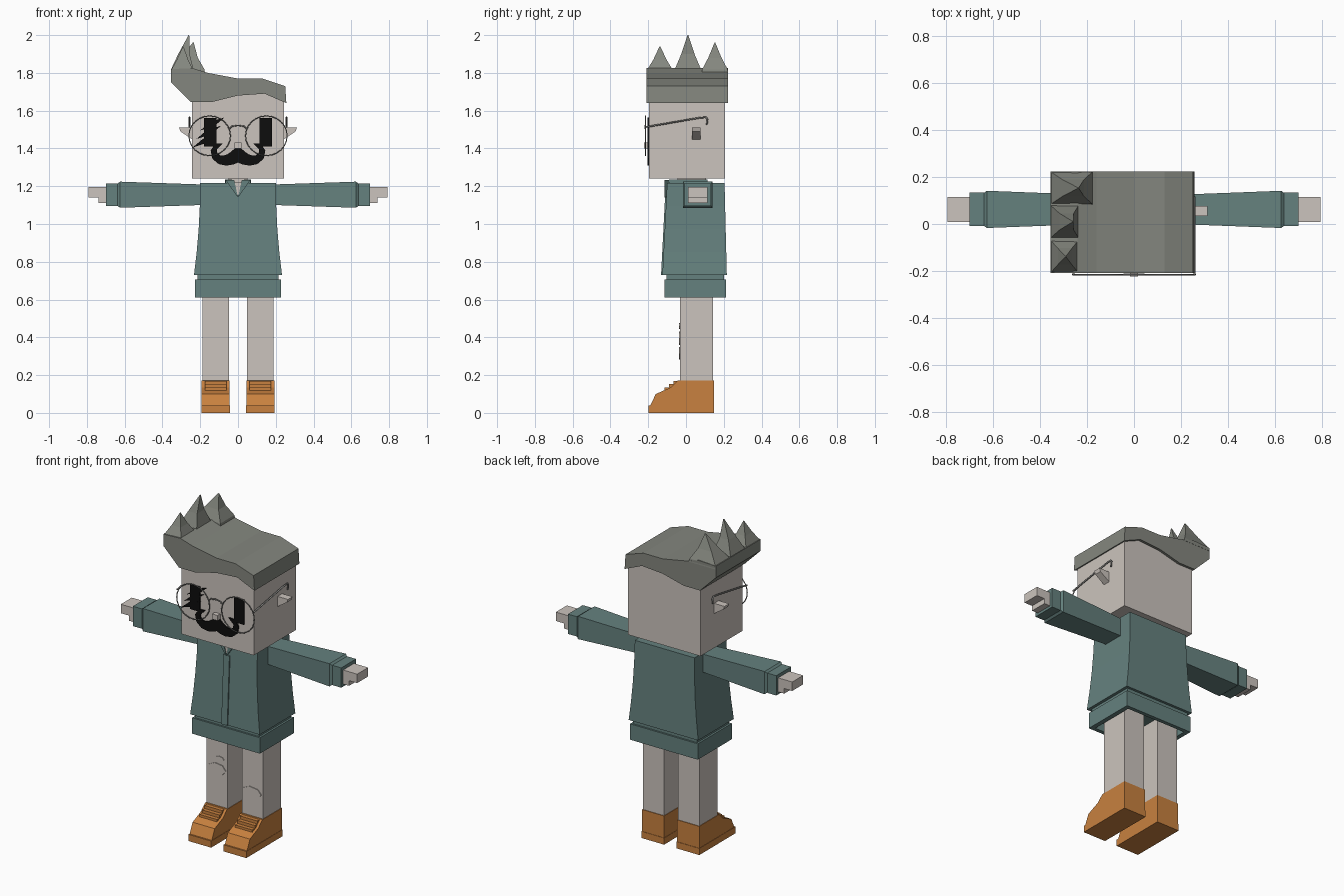
import bpy, bmesh
from math import sin, cos, pi, tau

cube = bpy.data.objects.get("Cube")
if cube:
    bpy.data.objects.remove(cube, do_unlink=True)


def material(name, red, green, blue):
    colour = (red, green, blue, 1)
    mat = bpy.data.materials.new(name)
    mat.use_nodes = True
    mat.diffuse_color = colour
    mat.node_tree.nodes["Principled BSDF"].inputs["Base Color"].default_value = colour
    return mat


skin = material("pale skin", .6, .55, .51)
cloth = material("teal cloth", .13, .22, .21)
grey_hair = material("grey hair", .23, .24, .21)
leather = material("orange leather", .58, .22, .05)
black = material("black", .004, .004, .004)
metal = material("grey metal", .25, .25, .24)


def add_object(name, data, mat):
    data.materials.append(mat)
    obj = bpy.data.objects.new(name, data)
    bpy.context.collection.objects.link(obj)
    return obj


def loft(name, mat, rings):
    """Closed skin through rings of equal point count, capped at both ends."""
    bm = bmesh.new()
    rows = [[bm.verts.new(point) for point in ring] for ring in rings]
    for lower, upper in zip(rows, rows[1:]):
        for i in range(len(lower)):
            bm.faces.new((lower[i - 1], lower[i], upper[i], upper[i - 1]))
    bm.faces.new(rows[0])
    bm.faces.new(rows[-1])
    bmesh.ops.recalc_face_normals(bm, faces=bm.faces)
    mesh = bpy.data.meshes.new(name)
    bm.to_mesh(mesh)
    bm.free()
    add_object(name, mesh, mat)


def ring(centre, half):
    """Rectangle around a centre, lying flat along the axis whose half size is zero."""
    first, second = [axis for axis in range(3) if half[axis]]
    corners = []
    for a, b in ((-1, -1), (1, -1), (1, 1), (-1, 1)):
        corner = list(centre)
        corner[first] += a * half[first]
        corner[second] += b * half[second]
        corners.append(corner)
    return corners


def box(name, mat, centre, size):
    x, y, z = centre
    width, depth, height = size
    half = (width / 2, depth / 2, 0)
    loft(name, mat, [ring((x, y, z - height / 2), half), ring((x, y, z + height / 2), half)])


def prism_y(name, mat, profile, front, back):
    loft(name, mat, [[(x, y, z) for x, z in profile] for y in (front, back)])


def prism_x(name, mat, profile, middle, width):
    ends = (middle - width / 2, middle + width / 2)
    loft(name, mat, [[(x, y, z) for y, z in profile] for x in ends])


def wire(name, points, radius, closed=False):
    curve = bpy.data.curves.new(name, "CURVE")
    curve.dimensions = "3D"
    curve.bevel_depth = radius
    curve.bevel_resolution = 1
    curve.use_fill_caps = True
    spline = curve.splines.new("POLY")
    spline.points.add(len(points) - 1)
    for target, point in zip(spline.points, points):
        target.co = (*point, 1)
    spline.use_cyclic_u = closed
    obj = add_object(name, curve, metal)
    bpy.ops.object.select_all(action="DESELECT")
    obj.select_set(True)
    bpy.context.view_layer.objects.active = obj
    bpy.ops.object.convert(target="MESH")


def ellipse(x, z, width, height, count):
    turns = [tau * k / count for k in range(count)]
    return [(x + width * cos(turn), z + height * sin(turn)) for turn in turns]


def moustache_half(side, step=.03, count=8):
    """Tapering ribbon whose heading turns faster and faster into a curl."""
    x, z = -.02, 1.38
    upper, lower = [], []
    for k in range(count + 1):
        along = k / count
        heading = 4.5 * along * along - .6
        half = .04 * (1 - .7 * along)
        upper.append((side * (x - half * sin(heading)), z + half * cos(heading)))
        lower.append((side * (x + half * sin(heading)), z - half * cos(heading)))
        x += step * cos(heading)
        z += step * sin(heading)
    return upper + lower[::-1]


# Head, neck and nose
face = -.195
plate = face - .009
box("head", skin, (0, .006, 1.48), (.485, .402, .48))
box("neck", skin, (0, .03, 1.22), (.1, .15, .06))
box("nose", skin, (0, face - .01, 1.416), (.036, .034, .032))

# Swept hair slab
prism_y("hair", grey_hair, [
    (-.25, 1.645), (-.14, 1.645), (0, 1.68), (.14, 1.69), (.256, 1.64), (.25, 1.73),
    (.13, 1.77), (0, 1.77), (-.16, 1.8), (-.24, 1.825), (-.355, 1.82), (-.355, 1.75)],
    -.208, .222)

# Hair spikes: each leans from a wide root to its tip
for place, y, reach, tip, top in (("front", -.138, .06, -.29, 1.94),
                                  ("middle", .01, .06, -.26, 2),
                                  ("back", .153, .09, -.237, 1.96)):
    rings = []
    for rise, size in ((0, 1), (.12, .96), (.5, .5), (1, .03)):
        root = reach - .355
        x = root + (tip - root) * rise * rise
        rings.append(ring((x, y, 1.8 + (top - 1.8) * rise), (reach * size, .07 * size, 0)))
    loft(place + "_hair_spike", grey_hair, rings)

# Scar: three parallel slashes over the right eye
for k in range(3):
    x, z = .02 * k - .175, 1.44 + .045 * k
    prism_y(f"scar_slash_{k}", black, [(x - .065, z - .035), (x + .012, z - .01),
                                       (x + .065, z + .035), (x - .012, z + .01)], plate, face)


def torso_section(drop):
    """Height, half width and front of the jacket, flaring from shoulder to hem."""
    return 1.217 - .487 * drop, .2 + .033 * drop ** 2, -.1 - .025 * drop


# Jacket body with its raised front strip
body, strip = [], []
for k in range(5):
    z, half_width, front = torso_section(k / 4)
    back = .204 + .003 * k
    body.append(ring((0, (front + back) / 2, z), (half_width, (back - front) / 2, 0)))
    z, half_width, front = torso_section(.15 + .85 * k / 4)
    strip.append(ring((0, front, z), (.02, .007, 0)))
loft("jacket_body", cloth, body)
loft("front_strip", cloth, strip)

# Recessed seam and hollow hem
box("jacket_seam", cloth, (0, .048, .71), (.43, .305, .05))
inner, outer = (.2, .14, 0), (.227, .163, 0)
loft("jacket_hem", cloth, [ring((0, .048, z), half) for z, half in (
    (.66, inner), (.61, inner), (.61, outer), (.706, outer))])

# Collar and open neckline
prism_y("neck_opening", skin, [(-.03, 1.22), (.03, 1.22), (0, 1.15)], -.109, face / 2)
box("collar_back", cloth, (0, .1, 1.217), (.136, .03, .036))

# Paired parts
for side, s in (("left", 1), ("right", -1)):
    # Face
    box(side + "_eye", black, (s * .148, face - .004, 1.486), (.066, .008, .15))
    prism_y(side + "_moustache", black, moustache_half(s), plate, face)
    prism_y(side + "_ear", skin, [(s * .23, 1.51), (s * .312, 1.51),
                                  (s * .305, 1.49), (s * .23, 1.44)], .033, .077)

    # Glasses
    lens_y = face - .02
    rim = ellipse(s * .15, 1.467, .11, .105, 24)
    wire(side + "_lens_rim", [(x, lens_y, z) for x, z in rim], .003, True)
    temple = ((lens_y, 1.513), (.07, 1.562), (.105, 1.565), (.114, 1.555), (.11, 1.525))
    wire(side + "_temple", [(s * .257, y, z) for y, z in temple], .005)

    # Collar
    box(side + "_collar", cloth, (s * .05, .005, 1.217), (.034, .19, .036))
    prism_y(side + "_lapel", cloth, [(s * .02, 1.232), (s * .065, 1.232),
                                     (s * .05, 1.21), (0, 1.14)], -.114, -.09)

    # Arm
    arm_y, arm_z = .062, 1.155
    loft(side + "_sleeve", cloth, [ring((s * x, arm_y, arm_z), (0, depth, height))
                                   for x, depth, height in ((.18, .062, .054), (.625, .079, .069),
                                                            (.642, .067, .055))])
    box(side + "_cuff", cloth, (s * .668, arm_y, arm_z), (.06, .142, .12))
    box(side + "_hand", skin, (s * .735, arm_y, 1.168), (.114, .105, .054))
    box(side + "_thumb", skin, (s * .71, arm_y, 1.127), (.056, .105, .034))

    # Leg and shoe
    leg_x = s * .118
    box(side + "_leg", skin, (leg_x, .056, .4), (.142, .174, .56))
    box(side + "_sole", leather, (leg_x, -.024, .02), (.152, .347, .04))
    prism_x(side + "_shoe", leather, [(.147, .03), (.147, .172), (-.042, .172),
                                      (-.08, .135), (-.16, .1), (-.193, .03)], leg_x, .148)
    for k in range(3):
        box(f"{side}_lace_{k}", leather, (leg_x, -.055 - .024 * k, .156 - .018 * k),
            (.116, .024, .028))

# Glasses bridge
arch = [pi * k / 4 for k in range(5)]
wire("glasses_bridge", [(.045 * cos(turn), lens_y, 1.505 + .017 * sin(turn))
                        for turn in arch], .004)

# Knee patches, thin plates on the front of the legs
for name, x, z, width, height in (("right_knee_patch", -.118, .395, .06, .036),
                                  ("right_small_patch", -.1, .46, .03, .016),
                                  ("left_knee_patch", .116, .315, .064, .034)):
    prism_y(name, skin, ellipse(x, z, width, height, 7), -.036, -.03)
